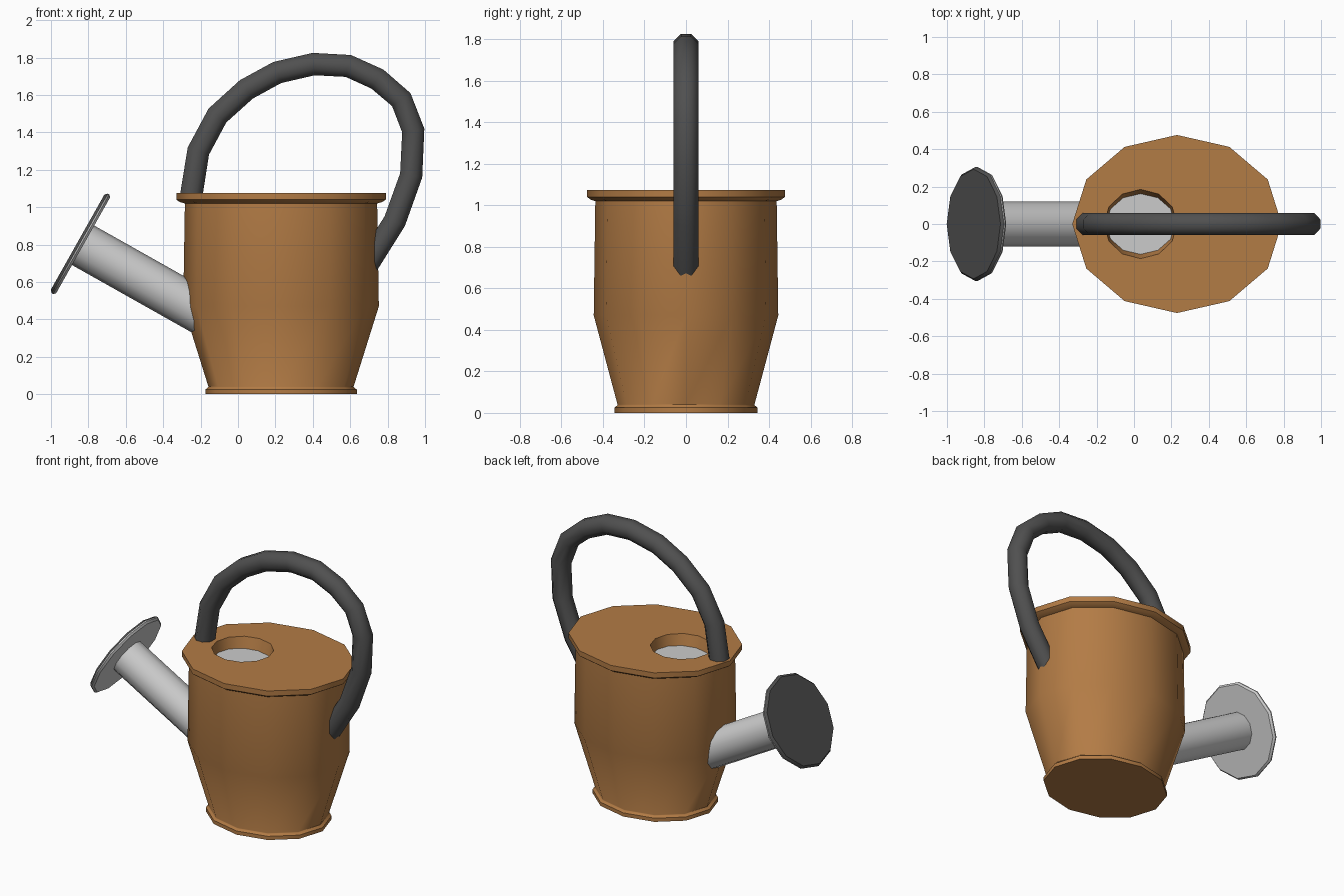
import bpy, bmesh
from math import cos, sin, pi, radians, sqrt
from mathutils import Vector

if "Cube" in bpy.data.objects:
    bpy.data.objects.remove(bpy.data.objects["Cube"])


def material(name, color):
    m = bpy.data.materials.new(name)
    m.diffuse_color = (*color, 1)
    m.use_nodes = True
    m.node_tree.nodes["Principled BSDF"].inputs["Base Color"].default_value = m.diffuse_color
    return m


def ring(center, u, v, sides, phase=0.0):
    """Points of an elliptical polygon spanned by half-axes u and v."""
    return [center + u * cos(phase + 2 * pi * i / sides) + v * sin(phase + 2 * pi * i / sides)
            for i in range(sides)]


def loft(name, rings, mat=None, cap_start=True, cap_end=True, angle=40):
    """Bridge a list of equal-sized rings into one object."""
    bm = bmesh.new()
    loops = [[bm.verts.new(p) for p in r] for r in rings]
    n = len(loops[0])
    for a, b in zip(loops, loops[1:]):
        for i in range(n):
            j = (i + 1) % n
            bm.faces.new((a[i], a[j], b[j], b[i]))
    if cap_start:
        bm.faces.new(loops[0][::-1])
    if cap_end:
        bm.faces.new(loops[-1])
    bmesh.ops.recalc_face_normals(bm, faces=bm.faces)
    me = bpy.data.meshes.new(name)
    bm.to_mesh(me)
    bm.free()
    ob = bpy.data.objects.new(name, me)
    bpy.context.collection.objects.link(ob)
    if mat:
        me.materials.append(mat)
    bpy.ops.object.select_all(action='DESELECT')
    ob.select_set(True)
    bpy.context.view_layer.objects.active = ob
    bpy.ops.object.shade_smooth_by_angle(angle=radians(angle))
    return ob


X, Y = Vector((1, 0, 0)), Vector((0, 1, 0))
brown = material("brown", (0.45, 0.20, 0.06))
dark = material("dark_grey", (0.08, 0.08, 0.08))

# Body: oval 12-sided can with base flange, rim and recessed filling hole
profile = [(0.405, 0.0), (0.405, 0.025), (0.39, 0.036), (0.388, 0.04), (0.523, 0.47),
           (0.514, 1.02), (0.54, 1.027), (0.56, 1.04), (0.56, 1.075)]
rings = [ring(Vector((0.23, 0, z)), X * r, Y * r * 0.85, 12) for r, z in profile]
rings += [ring(Vector((0.035, 0, z)), X * rx, Y * ry, 12)
          for rx, ry, z in [(0.195, 0.185, 1.075), (0.185, 0.162, 1.0)]]
loft("body", rings, brown, cap_end=False)

# Water surface inside the filling hole
loft("water", [ring(Vector((0.035, 0, z)), X * 0.185, Y * 0.162, 12) for z in (0.985, 1.002)])

# Spout: straight tube leaning out to the left
axis = Vector((-0.87, 0, 0.49)).normalized()
side = Vector((0.49, 0, 0.87)).normalized()
tip = Vector((-0.835, 0, 0.80))
loft("spout", [ring(tip + axis * d, side * 0.121, Y * 0.121, 12) for d in (-0.75, 0.0)])

# Rose: thin disc with grey back and dark sprinkling face
loft("rose_back", [ring(tip + axis * d, side * r, Y * r, 12)
                   for r, d in [(0.295, -0.008), (0.306, 0.004), (0.306, 0.012)]])
loft("rose_face", [ring(tip + axis * d, side * r, Y * r, 12)
                   for r, d in [(0.306, 0.012), (0.293, 0.026)]], dark, cap_start=False)

# Handle: octagonal tube swept along an arch from the lid to the back wall
path = [Vector((x, 0, z)) for x, z in [
    (-0.255, 1.03), (-0.212, 1.30), (-0.11, 1.49), (0.045, 1.63), (0.21, 1.72),
    (0.405, 1.765), (0.59, 1.755), (0.745, 1.685), (0.873, 1.575), (0.937, 1.41),
    (0.926, 1.17), (0.838, 0.925), (0.69, 0.69)]]
rings = []
for i, p in enumerate(path):
    before = (p - path[max(i - 1, 0)]).normalized()
    after = (path[min(i + 1, len(path) - 1)] - p).normalized()
    t = (before + after).normalized()
    rings.append(ring(p, Y.cross(t) * 0.065, Y * 0.065, 8, pi / 8))
loft("handle", rings, dark, angle=50)
